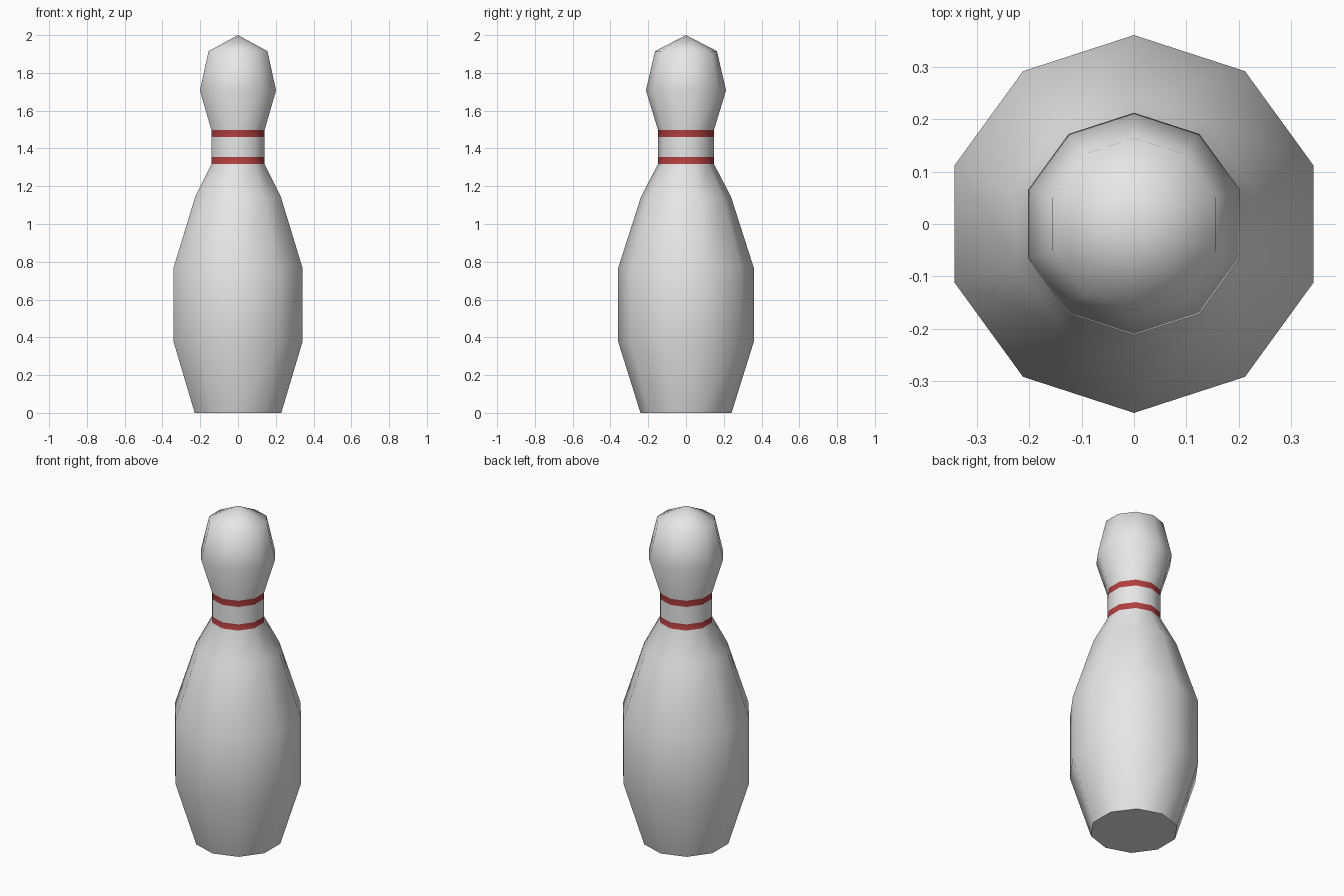
import bpy, bmesh, math

cube = bpy.data.objects.get("Cube")
if cube:
    bpy.data.objects.remove(cube, do_unlink=True)


def make_material(name, rgb):
    mat = bpy.data.materials.new(name)
    mat.use_nodes = True
    colour = (*rgb, 1.0)
    mat.diffuse_color = colour
    mat.node_tree.nodes["Principled BSDF"].inputs["Base Color"].default_value = colour
    return mat


SIDES = 10
WHITE, RED = 0, 1

# Profile from base to crown: radius, height, colour of the band above it
profile = [
    (0.241, 0.0, WHITE),
    (0.36, 0.38, WHITE),
    (0.36, 0.765, WHITE),
    (0.238, 1.145, WHITE),
    (0.148, 1.318, RED),
    (0.148, 1.355, WHITE),
    (0.148, 1.46, RED),
    (0.148, 1.497, WHITE),
    (0.212, 1.707, WHITE),
    (0.164, 1.915, WHITE),
]

bm = bmesh.new()

# Rings with a corner facing front and back
rings = []
for radius, z, _ in profile:
    angles = [math.pi / 2 + i * math.tau / SIDES for i in range(SIDES)]
    rings.append([bm.verts.new((radius * math.cos(a), radius * math.sin(a), z)) for a in angles])

# Side walls and neck stripes
for (_, _, colour), lower, upper in zip(profile, rings, rings[1:]):
    for i in range(SIDES):
        j = (i + 1) % SIDES
        bm.faces.new((lower[i], lower[j], upper[j], upper[i])).material_index = colour

# Flat base and pointed crown
bm.faces.new(reversed(rings[0]))
tip = bm.verts.new((0, 0, 2.0))
for i in range(SIDES):
    bm.faces.new((rings[-1][i], rings[-1][(i + 1) % SIDES], tip))

bmesh.ops.recalc_face_normals(bm, faces=bm.faces)
mesh = bpy.data.meshes.new("bowling_pin")
bm.to_mesh(mesh)
bm.free()
mesh.materials.append(make_material("white", (0.8, 0.8, 0.8)))
mesh.materials.append(make_material("stripe red", (0.45, 0.05, 0.05)))

pin = bpy.data.objects.new("bowling_pin", mesh)
bpy.context.collection.objects.link(pin)

# Smooth body with a crisp base edge
bpy.ops.object.select_all(action="DESELECT")
pin.select_set(True)
bpy.context.view_layer.objects.active = pin
bpy.ops.object.shade_smooth_by_angle(angle=math.radians(60))
